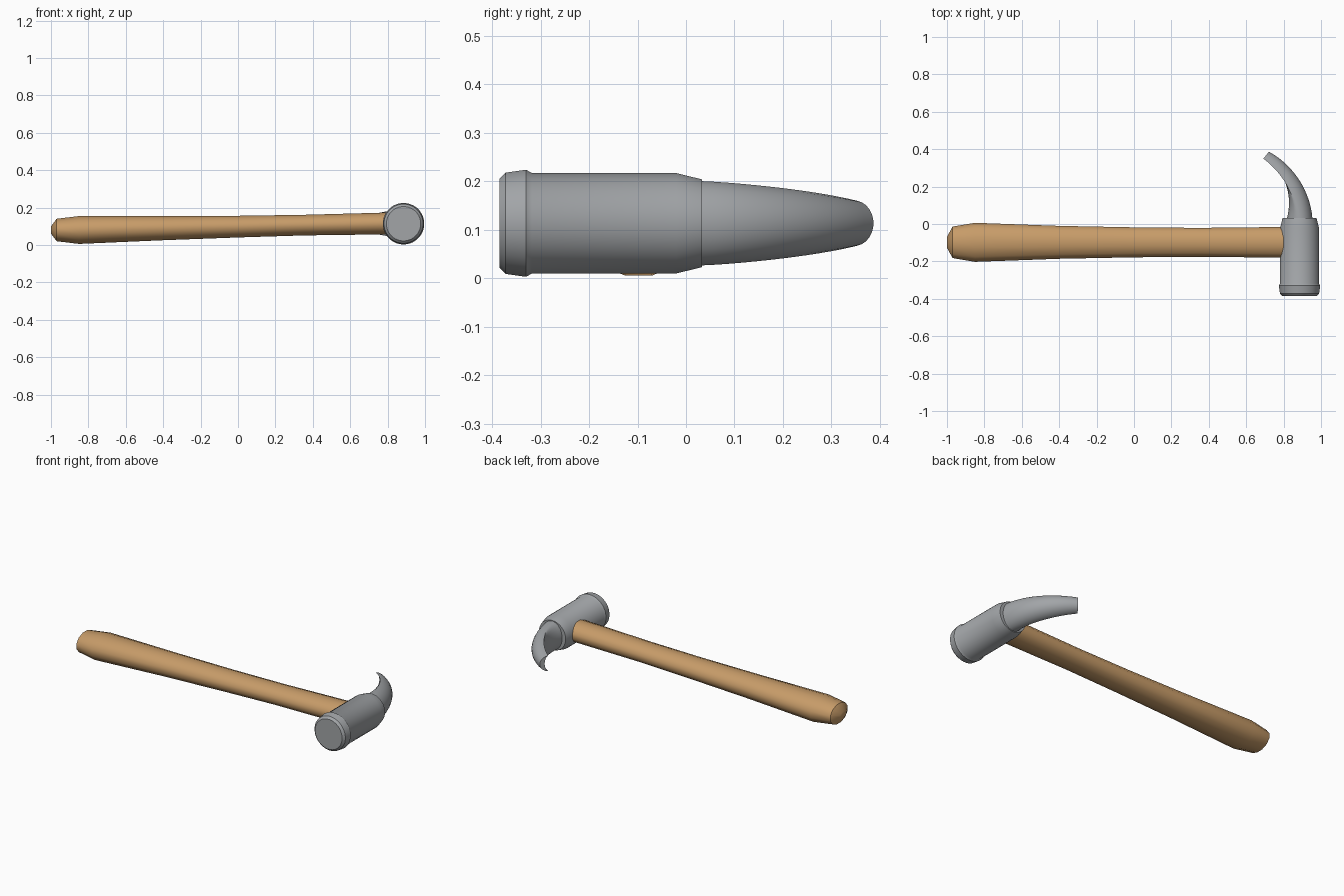
import bpy
import bmesh
from math import sin, cos, pi, radians
from mathutils import Vector
from mathutils.geometry import interpolate_bezier

cube = bpy.data.objects.get("Cube")
if cube:
    bpy.data.objects.remove(cube, do_unlink=True)


def material(name, rgb, roughness):
    mat = bpy.data.materials.new(name)
    mat.use_nodes = True
    mat.diffuse_color = (*rgb, 1)
    shader = mat.node_tree.nodes["Principled BSDF"]
    shader.inputs["Base Color"].default_value = (*rgb, 1)
    shader.inputs["Roughness"].default_value = roughness
    return mat


def angles(count):
    return [2 * pi * (i + 0.5) / count for i in range(count)]


def loft(name, rings, mat, sharp):
    """Skin a row of equal rings and cap both ends."""
    bm = bmesh.new()
    rows = [[bm.verts.new(p) for p in ring] for ring in rings]
    for a, b in zip(rows, rows[1:]):
        for i in range(len(a)):
            j = (i + 1) % len(a)
            bm.faces.new((a[i], a[j], b[j], b[i]))
    bm.faces.new(rows[0])
    bm.faces.new(rows[-1])
    bmesh.ops.recalc_face_normals(bm, faces=bm.faces)
    mesh = bpy.data.meshes.new(name)
    bm.to_mesh(mesh)
    bm.free()
    mesh.materials.append(mat)
    obj = bpy.data.objects.new(name, mesh)
    bpy.context.collection.objects.link(obj)
    bpy.ops.object.select_all(action="DESELECT")
    obj.select_set(True)
    bpy.context.view_layer.objects.active = obj
    bpy.ops.object.shade_smooth_by_angle(angle=radians(sharp))
    return obj


wood = material("warm wood", (0.57, 0.33, 0.14), 0.6)
steel = material("grey steel", (0.36, 0.375, 0.39), 0.5)

# Handle: oval sections along x as (x, half width, centre height, half height)
sections = [
    (-1.0, 0.03, 0.08, 0.02),
    (-0.97, 0.087, 0.08, 0.062),
    (-0.85, 0.108, 0.08, 0.077),
    (-0.4, 0.091, 0.09, 0.067),
    (0.0, 0.083, 0.098, 0.06),
    (0.35, 0.08, 0.106, 0.057),
    (0.9, 0.086, 0.117, 0.061),
]
loft("handle",
     [[(x, -0.098 + w * cos(a), z + h * sin(a)) for a in angles(12)]
      for x, w, z, h in sections], wood, 40)

# Head: turned profile along y as (y, radius), with a flared striking face
HEAD_X, HEAD_Z = 0.885, 0.1135
profile = [(-0.385, 0.092), (-0.372, 0.105), (-0.33, 0.111),
           (-0.318, 0.104), (-0.02, 0.104), (0.033, 0.091)]
loft("hammer_head",
     [[(HEAD_X + r * cos(a), y, HEAD_Z + r * sin(a)) for a in angles(32)]
      for y, r in profile], steel, 32)

# Claw: tapers along two curves, turning from an oval to a hollow crescent
STEPS = 14
outer = interpolate_bezier(Vector((0.955, 0.025)), Vector((0.945, 0.17)),
                           Vector((0.86, 0.31)), Vector((0.722, 0.387)), STEPS)
inner = interpolate_bezier(Vector((0.816, 0.025)), Vector((0.83, 0.15)),
                           Vector((0.78, 0.27)), Vector((0.69, 0.347)), STEPS)
rings = []
for k, (o, n) in enumerate(zip(outer, inner)):
    t = k / (STEPS - 1)
    middle, half = (o + n) / 2, (o - n) / 2
    height = 0.088 - 0.041 * t ** 1.3
    ring = []
    for a in angles(24):
        c = cos(a)
        crescent = 2 * c - 1 if c > 0 else -1 - 0.9 * c
        p = middle + half * (c + (crescent - c) * t)
        ring.append((p.x, p.y, HEAD_Z + height * sin(a)))
    rings.append(ring)
loft("claw", rings, steel, 45)
